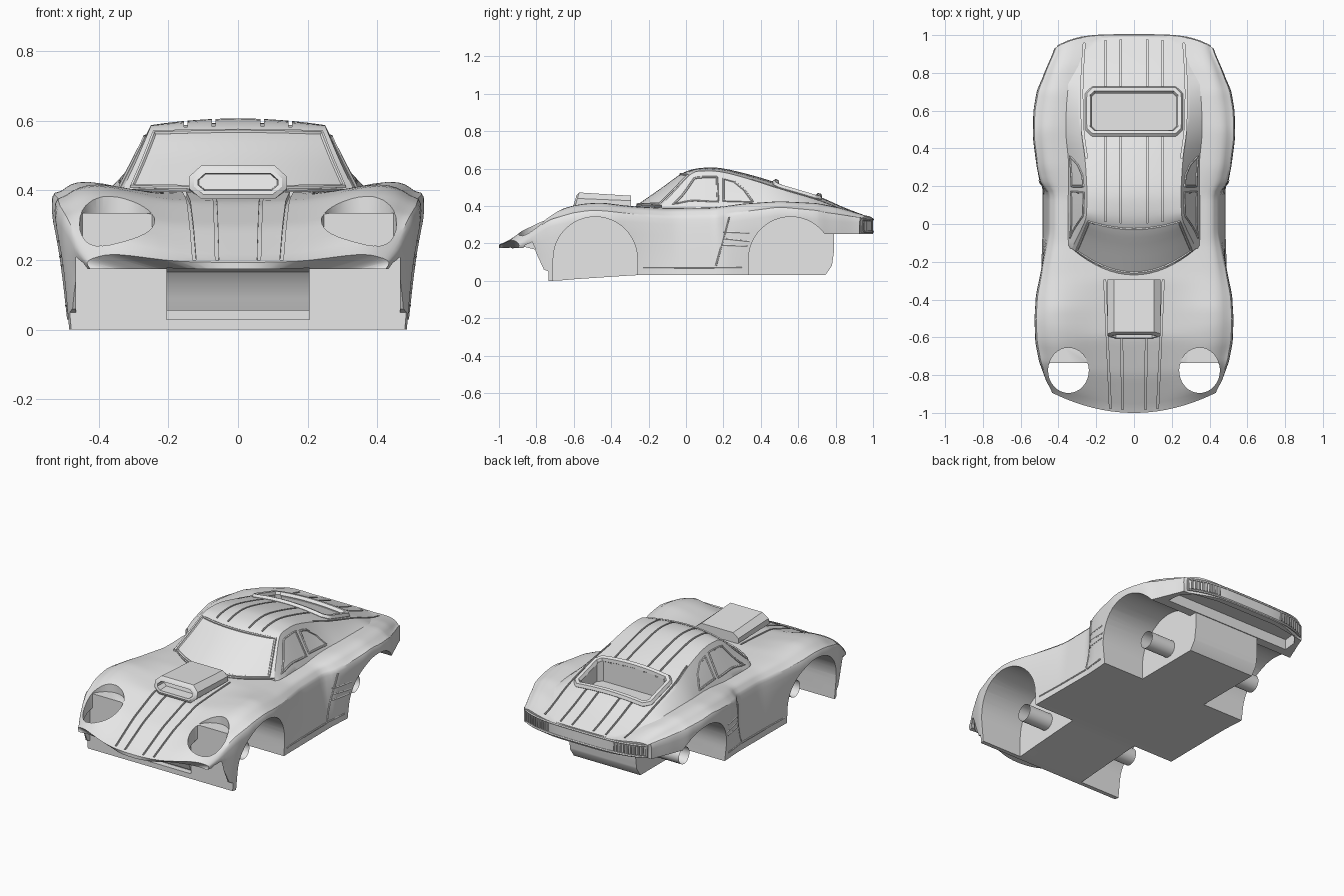
import bpy, bmesh, math
from mathutils import Vector

if "Cube" in bpy.data.objects:
    bpy.data.objects.remove(bpy.data.objects["Cube"])

grey = bpy.data.materials.new("body_grey")
grey.use_nodes = True
grey.diffuse_color = (0.8, 0.8, 0.8, 1)
grey.node_tree.nodes["Principled BSDF"].inputs["Base Color"].default_value = (0.8, 0.8, 0.8, 1)


def finish(name, bm):
    bmesh.ops.recalc_face_normals(bm, faces=bm.faces)
    mesh = bpy.data.meshes.new(name)
    bm.to_mesh(mesh)
    bm.free()
    obj = bpy.data.objects.new(name, mesh)
    bpy.context.collection.objects.link(obj)
    mesh.materials.append(grey)
    return obj


def select(obj):
    bpy.ops.object.select_all(action="DESELECT")
    obj.select_set(True)
    bpy.context.view_layer.objects.active = obj


def smooth(obj):
    select(obj)
    bpy.ops.object.shade_smooth_by_angle(angle=math.radians(30))


def combine(target, tool, operation="DIFFERENCE"):
    mod = target.modifiers.new("cut", "BOOLEAN")
    mod.operation, mod.solver, mod.object = operation, "EXACT", tool
    select(target)
    bpy.ops.object.modifier_apply(modifier=mod.name)
    bpy.data.objects.remove(tool)


def curve(*keys):
    """Softened interpolation of (y, value) keys."""
    def linear(y):
        if y <= keys[0][0]:
            return keys[0][1]
        for (a, va), (b, vb) in zip(keys, keys[1:]):
            if y <= b:
                return va + (vb - va) * (y - a) / (b - a)
        return keys[-1][1]
    return lambda y: sum(linear(y + d * 0.01) for d in (-2, -1, 0, 1, 2)) / 5


def spline(points, u):
    """Catmull-Rom through equal-length tuples."""
    last = len(points) - 1
    i = max(0, min(int(u), last - 1))
    t = u - i
    p0, p1, p2, p3 = (points[max(0, min(k, last))] for k in (i - 1, i, i + 1, i + 2))
    return [b + 0.5 * t * (c - a + t * (2 * a - 5 * b + 4 * c - d + t * (3 * (b - c) + d - a)))
            for a, b, c, d in zip(p0, p1, p2, p3)]


def loft(name, halves):
    """Closed mirrored solid from half sections running from the centre to the lower corner."""
    bm = bmesh.new()
    rings = []
    for half in halves:
        n = len(half)
        low = [(half[-1][0] * i / (n - 1), half[i][1], half[-1][2]) for i in range(n - 1)]
        flip = lambda pts: [(-x, y, z) for x, y, z in pts]
        # the centre point of the low side is shared by both halves
        ring = flip(half[:0:-1]) + half + low[:0:-1] + flip(low)
        rings.append([bm.verts.new(p) for p in ring])
    size = len(rings[0])
    for a, b in zip(rings, rings[1:]):
        for i in range(size):
            j = (i + 1) % size
            bm.faces.new((a[i], a[j], b[j], b[i]))
    for ring in (rings[0], rings[-1]):
        for i in range(size // 2):
            quad = [ring[k % size] for k in (i, i + 1, size - i - 1, size - i)]
            bm.faces.new(list(dict.fromkeys(quad)))
    return finish(name, bm)


def prism(name, outline, lo, hi, axis="x", caps=True):
    """Extrude an outline of (y, z) along x, or of (x, y) along z."""
    bm = bmesh.new()
    place = (lambda p, h: (h, p[0], p[1])) if axis == "x" else (lambda p, h: (p[0], p[1], h))
    ends = [[bm.verts.new(place(p, h)) for p in outline] for h in (lo, hi)]
    if caps:
        for end in ends:
            bm.faces.new(end)
    for i in range(len(outline)):
        j = (i + 1) % len(outline)
        bm.faces.new((ends[0][i], ends[0][j], ends[1][j], ends[1][i]))
    return finish(name, bm)


def tube(name, points, radius, closed=True):
    data = bpy.data.curves.new(name, "CURVE")
    data.dimensions, data.bevel_depth, data.bevel_resolution = "3D", radius, 1
    line = data.splines.new("POLY")
    line.points.add(len(points) - 1)
    for p, co in zip(line.points, points):
        p.co = (*co, 1)
    line.use_cyclic_u = closed
    data.use_fill_caps = not closed
    obj = bpy.data.objects.new(name, data)
    bpy.context.collection.objects.link(obj)
    select(obj)
    bpy.ops.object.convert(target="MESH")
    obj.data.materials.clear()
    obj.data.materials.append(grey)
    smooth(obj)


def dense(corners, steps=8, closed=True):
    ends = corners[1:] + corners[:1] if closed else corners[1:]
    return [tuple(Vector(a).lerp(Vector(b), k / steps)) for a, b in zip(corners, ends) for k in range(steps)]


# Lower body: parameters along the length
width = curve((-1, .43), (-.93, .467), (-.8, .503), (-.65, .522), (-.5, .528), (-.38, .52), (-.22, .487),
              (-.05, .455), (.18, .455), (.2, .492), (.3, .515), (.45, .535), (.6, .533), (.75, .507), (.88, .47), (1, .42))
sill_x = curve((-1, .415), (-.8, .48), (-.7, .493), (-.2, .485), (.2, .482), (.4, .495), (.75, .485), (1, .41))
sill_z = curve((-1, .165), (-.93, .165), (-.86, 0), (-.72, 0), (-.27, .03), (1, .03))
hood_z = curve((-1, .19), (-.8, .295), (-.6, .367), (-.3, .397), (.6, .38), (1, .33))
crest_x = curve((-1, .34), (-.8, .38), (-.5, .4), (-.25, .4), (-.1, .38), (.15, .38), (.3, .42), (.5, .43), (.8, .39), (1, .34))
crest_z = curve((-1, .21), (-.95, .255), (-.9, .29), (-.8, .345), (-.65, .392), (-.55, .412), (-.45, .418), (-.27, .395),
                (-.1, .385), (.15, .39), (.3, .412), (.5, .425), (.7, .415), (.85, .39), (1, .345))
side_z = curve((-1, .188), (-.93, .23), (-.8, .29), (-.5, .33), (-.1, .3), (.15, .3), (.5, .35), (.8, .32), (1, .31))


def warp(x, y):
    r = abs(x) / 0.42
    nose = max(0, min(1, (-0.6 - y) / 0.4))
    tail = max(0, min(1, (y - 0.7) / 0.3))
    return y + 0.1 * nose * r ** 2 - 0.07 * tail * r ** 4


def body_half(y):
    w, xf, zf, zw, zb = width(y), crest_x(y), crest_z(y), side_z(y), sill_z(y)
    ctrl = [(0, hood_z(y)), (xf / 2, hood_z(y) + (zf - hood_z(y)) * 0.15), (xf, zf),
            (xf + (w - xf) * 0.72, zf + (zw - zf) * 0.32), (w, zw), (sill_x(y), zb)]
    pts = [spline(ctrl, k / 4) for k in range(21)]
    return [(x, warp(x, y), z) for x, z in pts]


def side_point(y, z):
    t = (z - sill_z(y)) / (side_z(y) - sill_z(y))
    return sill_x(y) + (width(y) - sill_x(y)) * t, y, z


def hood_point(x, y):
    half = body_half(y)
    a, b = next((a, b) for a, b in zip(half, half[1:]) if b[0] >= abs(x))
    p = Vector(a).lerp(Vector(b), (abs(x) - a[0]) / (b[0] - a[0]))
    return x, p.y, p.z


body = loft("car_body", [body_half(-1 + k / 40) for k in range(81)])

# Cabin and fastback: centre y, centre z, edge x, edge y, edge z, base x
cabin_keys = [(-.27, .4, .33, -.13, .405, .345), (-.14, .49, .29, -.05, .49, .35), (-.01, .58, .255, .03, .573, .35),
              (.1, .605, .25, .1, .587, .35), (.2, .6, .25, .2, .58, .35), (.35, .565, .26, .35, .54, .36),
              (.5, .52, .28, .5, .492, .385), (.7, .455, .285, .7, .433, .39), (.85, .39, .28, .84, .38, .36),
              (.99, .337, .27, .975, .332, .3)]


def cabin(u, v):
    yc, zc, xr, yr, zr, xb = spline(cabin_keys, u)
    a, sign = abs(v), math.copysign(1, v)
    if a <= 1:
        return v * xr, yc + (yr - yc) * a * a, zc + (zr - zc) * a * a
    base = min(0.39, zr - 0.03)
    return sign * (xr + (xb - xr) * (a - 1)), yr, zr + (base - zr) * (a - 1)


def on_roof(u, x):
    return cabin(u, x / spline(cabin_keys, u)[2])


halves = []
for k in range(37):
    half = [cabin(k / 4, i / 8) for i in range(17)]
    halves.append(half + [(half[-1][0], half[-1][1], 0.29)])
combine(body, loft("cabin", halves), "UNION")


# Wheel wells, headlight openings and underside, cut on both sides
def arch(yc):
    arc = [(yc + 0.225 * math.cos(math.pi * k / 24), 0.117 + 0.225 * math.sin(math.pi * k / 24)) for k in range(25)]
    return arc + [(yc - 0.225, -0.1), (yc + 0.225, -0.1)]


front_axle, rear_axle, wall = -0.485, 0.56, -0.735
flare = [(-1.1, -.1), (-1.1, .17), (-.82, .19), (-.76, .06), (wall, .05), (wall, -.1)]
nose_under = [(-1.1, -.1), (-1.1, .17), (-.87, .175), (-.86, .19), (wall, .25), (wall, -.1)]
chin = [(-1.1, -.1), (-1.1, .17), (-.86, .18), (-.8, .165), (-.77, .13), (-.755, .09), (-.74, .055),
        (-.7, .055), (-.7, .03), (wall, .03), (wall, -.1)]
for s in (1, -1):
    for centre in (front_axle, rear_axle):
        combine(body, prism("well_cutter", arch(centre), s * 0.22, s * 0.7))
    combine(body, prism("tail_side_cutter", [(.6, -.1), (.6, .2), (.74, .25), (1.1, .25), (1.1, -.1)], s * .22, s * .7))
    combine(body, prism("nose_cutter", nose_under, s * 0.205, s * 0.465))
    combine(body, prism("flare_cutter", flare, s * 0.46, s * 0.7))
    oval = [(s * (0.347 + 0.108 * math.cos(math.tau * k / 32)), -0.775 + 0.12 * math.sin(math.tau * k / 32))
            for k in range(32)]
    combine(body, prism("lamp_cutter", [(x, min(y, wall)) for x, y in oval], 0.1, 0.6, "z"))
    combine(body, prism("lamp_top_cutter", oval, 0.335, 0.6, "z"))
combine(body, prism("chin_cutter", chin, -0.205, 0.205))
combine(body, prism("tail_cutter", [(.745, -.1), (.745, .03), (.78, .08), (.79, .15), (.79, .25), (1.1, .25), (1.1, -.1)], -.7, .7))
cavity = [(-.42, .795), (.42, .795), (.41, .88), (.36, .935), (.2, .962), (-.2, .962), (-.36, .935), (-.41, .88)]
combine(body, prism("tail_cavity_cutter", cavity, 0.1, 0.312, "z"))

# Rear deck opening
opening = [(-.225, .52), (-.2, .495), (.2, .495), (.225, .52), (.225, .67), (.2, .695), (-.2, .695), (-.225, .67)]
combine(body, prism("deck_cutter", opening, 0.385, 0.7, "z"))

# Panel grooves along the hood, roof and deck
lines = []
for s in (1, -1):
    for back, front in ((.07, .06), (.155, .125)):
        lines.append([hood_point(s * (front + (back - front) * k / 20), -0.985 + 0.0345 * k) for k in range(21)])
    for x in (0.07, 0.15):
        lines.append([on_roof(2.1 + k * 0.225, s * x) for k in range(31)])
    lines.append([cabin(5 + k * 0.2, s * 0.97) for k in range(20)])
grooves = bmesh.new()
for line in lines:
    rings = [[grooves.verts.new((x + dx, y, z + dz)) for dx, dz in ((-.005, -.012), (.005, -.012), (.005, .04), (-.005, .04))]
             for x, y, z in line]
    for a, b in zip(rings, rings[1:]):
        for i in range(4):
            grooves.faces.new((a[i], a[i - 1], b[i - 1], b[i]))
    grooves.faces.new(rings[0])
    grooves.faces.new(rings[-1])
combine(body, finish("groove_cutter", grooves))
smooth(body)

# Frames of the windows and of the deck opening
tube("windshield_frame", [cabin(*p) for p in dense([(.14, -.93), (.14, .93), (1.85, .93), (1.85, -.93)], 14)], 0.007)
rim = [(x * 1.07, 0.6 + (y - 0.6) * 1.17) for x, y in opening]
tube("deck_opening_rim", [on_roof(6 + (y - 0.5) / 0.2, x) for x, y in dense(rim)], 0.019)
for s, label in ((1, "left"), (-1, "right")):
    door = [(2.2, 1.18), (3.7, 1.16), (3.75, 1.83), (.75, 1.75)]
    quarter = [(4, 1.18), (4.4, 1.2), (4.75, 1.4), (5.05, 1.78), (4, 1.8)]
    for name, loop in (("door_window_frame", door), ("quarter_window_frame", quarter)):
        tube(label + "_" + name, [cabin(u, s * v) for u, v in dense(loop)], 0.006)
    # Side trim, intake slats and rear lamps
    trims = {"fender_seam": [(.23, .34), (.2, .22), (.16, .08)], "sill_seam": [(-.23, .07), (.3, .07)],
             "upper_slat": [(.2, .26), (.34, .255)], "middle_slat": [(.2, .225), (.34, .21)],
             "lower_slat": [(.19, .19), (.33, .185)]}
    for name, path in trims.items():
        pts = [side_point(*p) for p in dense(path, 8, False) + [path[-1]]]
        tube(label + "_" + name, [(s * x, y, z) for x, y, z in pts], 0.005, False)
    for k in range(9):
        x = s * (0.22 + 0.02 * k)
        tube(label + "_lamp_rib", [(x, warp(x, 1), 0.27), (x, warp(x, 1), 0.32)], 0.006, False)
    # Open axle tubes
    for name, y in (("front", front_axle), ("rear", rear_axle)):
        disc = [(y + 0.05 * math.cos(math.tau * k / 24), 0.12 + 0.05 * math.sin(math.tau * k / 24)) for k in range(24)]
        smooth(prism(label + "_" + name + "_axle", disc, s * 0.2, s * 0.38, caps=False))
tube("tail_frame", [(x, warp(x, 0.998), z) for x, z in dense([(-.4, .262), (.4, .262), (.4, .328), (-.4, .328)], 16)], 0.007)

# Hood scoop with a leaning, recessed mouth
bm = bmesh.new()
mouth = [(-.14, .405), (-.105, .375), (.105, .375), (.14, .405), (.14, .44), (.105, .472), (-.105, .472), (-.14, .44)]
front = [bm.verts.new((x, -0.6 + (z - 0.375) * 0.3, z)) for x, z in mouth]
back = [bm.verts.new((x, -0.295, 0.375 + (z - 0.375) * 0.82)) for x, z in mouth]
for i in range(8):
    bm.faces.new((front[i - 1], front[i], back[i], back[i - 1]))
face = bm.faces.new(front)
bm.faces.new(back)
bmesh.ops.recalc_face_normals(bm, faces=bm.faces)
bmesh.ops.inset_region(bm, faces=[face], thickness=0.015)
bmesh.ops.translate(bm, verts=face.verts, vec=(0, -0.01, 0))
bmesh.ops.inset_region(bm, faces=[face], thickness=0.012)
bmesh.ops.inset_region(bm, faces=[face], thickness=0.003)
bmesh.ops.translate(bm, verts=face.verts, vec=(0, 0.06, 0))
smooth(finish("hood_scoop", bm))
